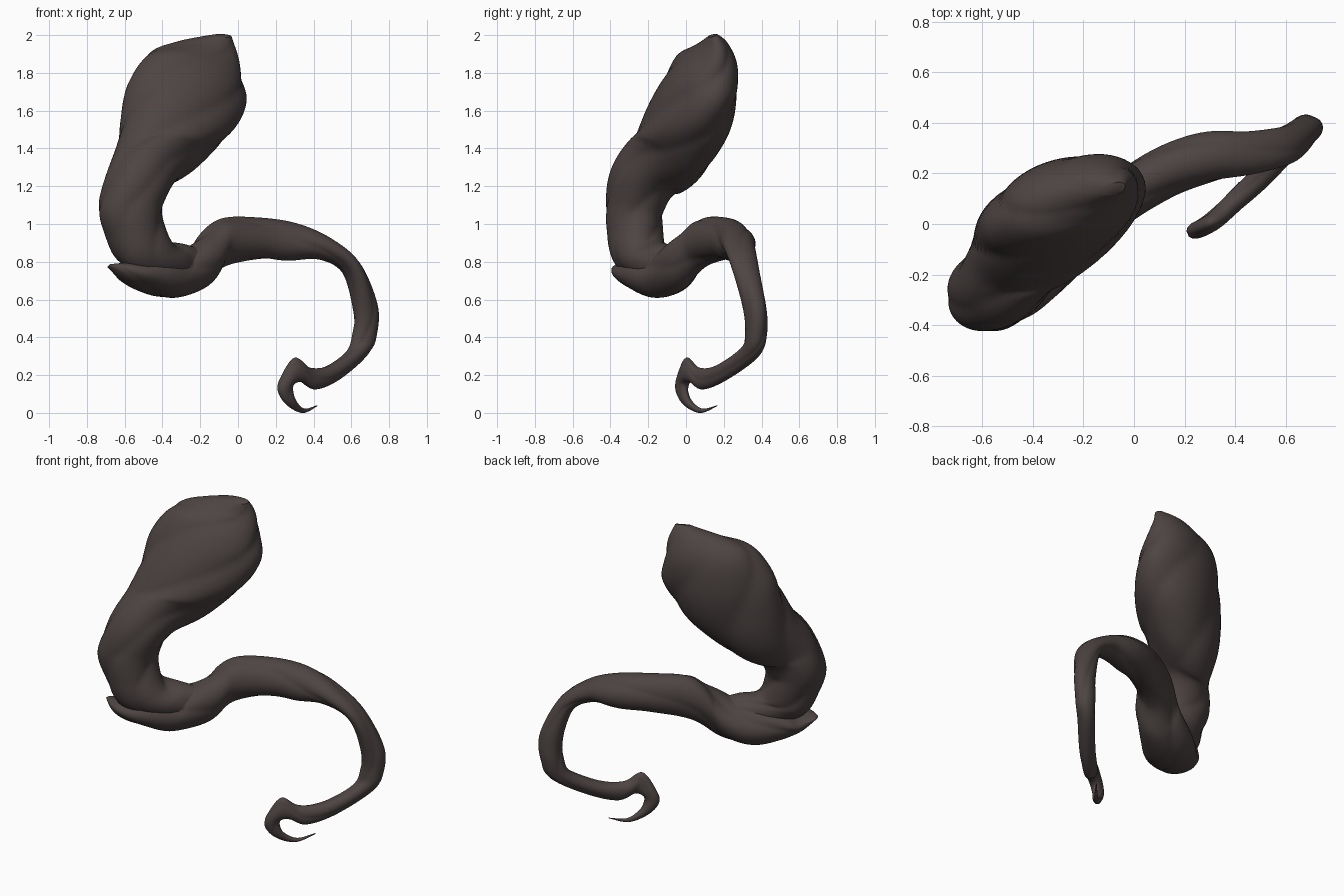
import bpy, bmesh, math
from mathutils import Vector

if "Cube" in bpy.data.objects:
    bpy.data.objects.remove(bpy.data.objects["Cube"])

mat = bpy.data.materials.new("dark brown grey")
mat.diffuse_color = (0.075, 0.058, 0.056, 1)
mat.use_nodes = True
mat.node_tree.nodes["Principled BSDF"].inputs["Base Color"].default_value = mat.diffuse_color


def spline(rows, steps):
    """Catmull-Rom interpolation through rows of numbers."""
    out = []
    n = len(rows)
    for i in range(n - 1):
        p0, p1, p2, p3 = (rows[min(max(i + k, 0), n - 1)] for k in (-1, 0, 1, 2))
        for s in range(steps):
            t = s / steps
            out.append([0.5 * (2 * b + (c - a) * t + (2 * a - 5 * b + 4 * c - d) * t * t
                               + (3 * b - a - 3 * c + d) * t ** 3)
                        for a, b, c, d in zip(p0, p1, p2, p3)])
    out.append(list(rows[-1]))
    return out


def twisted_loft(name, rows, slope, twist, depth, folds, steps=8, segs=56):
    """Loft of oval rings. Row: edge A (x, z), edge B (x, z), centre y, half thickness."""
    rings = spline(rows, steps)
    mids = [Vector(((r[0] + r[2]) / 2, r[4], (r[1] + r[3]) / 2)) for r in rings]
    bm = bmesh.new()
    loops = []
    for i, r in enumerate(rings):
        tan = mids[min(i + 1, len(mids) - 1)] - mids[max(i - 1, 0)]
        half = Vector((r[2] - r[0], (r[2] - r[0]) * slope, r[3] - r[1])) / 2
        side = half.cross(tan).normalized() * max(r[5], 0.002)
        u = i / (len(rings) - 1)
        loop = []
        for j in range(segs):
            a = 2 * math.pi * j / segs
            # spiral folds: broad swells with narrow creases
            wave = abs(math.sin((folds * a + twist * u) / 2 + 0.6)) ** 0.8
            k = 1 + depth * (wave - 0.7) * min(1, 6 * u + 0.3)
            loop.append(bm.verts.new(mids[i] - (half * math.cos(a) + side * math.sin(a)) * k))
        loops.append(loop)
    for p, q in zip(loops, loops[1:]):
        for j in range(segs):
            m = (j + 1) % segs
            bm.faces.new((p[j], p[m], q[m], q[j]))
    bm.faces.new(loops[0])
    bm.faces.new(loops[-1])
    bmesh.ops.recalc_face_normals(bm, faces=bm.faces)
    for f in bm.faces:
        f.smooth = True
    me = bpy.data.meshes.new(name)
    bm.to_mesh(me)
    bm.free()
    me.materials.append(mat)
    ob = bpy.data.objects.new(name, me)
    bpy.context.collection.objects.link(ob)
    return ob


# Thick upper trunk, from the blunt top down and round into the lower fold
trunk_rows = [
    (-.12, 2.00, -.035, 1.995, .14, .025),
    (-.33, 1.96, -.01, 1.91, .135, .09),
    (-.48, 1.90, .015, 1.79, .115, .15),
    (-.57, 1.75, .035, 1.65, .07, .19),
    (-.61, 1.58, -.03, 1.49, .005, .21),
    (-.645, 1.40, -.17, 1.35, -.085, .21),
    (-.70, 1.24, -.33, 1.23, -.22, .18),
    (-.735, 1.08, -.40, 1.09, -.27, .155),
    (-.695, .94, -.395, .99, -.27, .145),
    (-.63, .80, -.35, .905, -.25, .14),
    (-.50, .71, -.27, .885, -.18, .12),
    (-.34, .68, -.21, .87, -.09, .09),
]
trunk = twisted_loft("twisted_trunk_and_arm", trunk_rows, 0.3, 29, 0.08, 4)

# Leaf-shaped fold that runs on into the arching arm and the hooked tip
arm_rows = [
    (-.69, .775, -.68, .785, -.31, .02),
    (-.61, .70, -.56, .80, -.29, .115),
    (-.50, .64, -.42, .84, -.21, .145),
    (-.37, .605, -.29, .86, -.11, .145),
    (-.21, .655, -.17, .94, -.02, .125),
    (-.09, .77, -.08, 1.03, .08, .10),
    (.10, .81, .12, 1.03, .20, .10),
    (.26, .805, .31, 1.00, .26, .10),
    (.43, .815, .48, .93, .28, .085),
    (.565, .74, .635, .80, .315, .075),
    (.615, .54, .73, .58, .365, .06),
    (.61, .42, .73, .42, .37, .055),
    (.58, .33, .69, .31, .335, .05),
    (.47, .25, .54, .18, .19, .045),
    (.37, .24, .41, .125, .08, .04),
    (.30, .29, .34, .16, .015, .035),
    (.235, .20, .295, .15, -.015, .035),
    (.21, .12, .29, .11, -.02, .03),
    (.255, .045, .31, .06, .01, .022),
    (.34, .00, .355, .022, .08, .012),
    (.415, .035, .42, .04, .165, .003),
]
arm = twisted_loft("lower_arm", arm_rows, 0.5, 36, 0.12, 3)

# Weld trunk and arm into one skin, without buried surfaces
union = trunk.modifiers.new("weld", 'BOOLEAN')
union.operation = 'UNION'
union.solver = 'EXACT'
union.use_self = True
union.object = arm
bpy.context.view_layer.objects.active = trunk
trunk.select_set(True)
bpy.ops.object.modifier_apply(modifier="weld")
bpy.data.objects.remove(arm)
bpy.ops.object.shade_smooth_by_angle(angle=math.radians(50))
